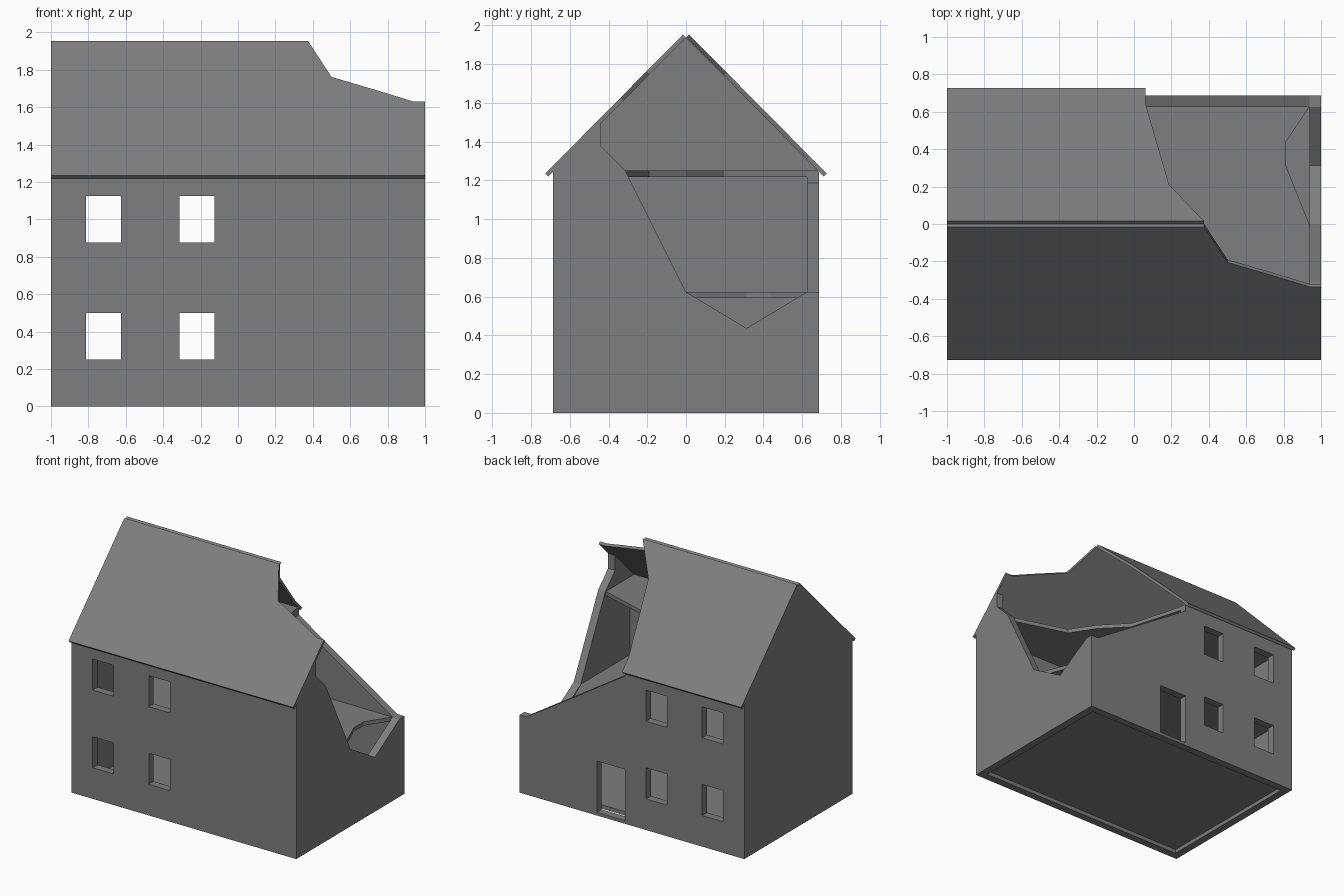
import bpy, bmesh
from mathutils import Vector

if "Cube" in bpy.data.objects:
    bpy.data.objects.remove(bpy.data.objects["Cube"])

W = 0.0625            # wall thickness
HX, HY = 1.0, 0.6875  # half length, half depth
IX, IY = HX - W, HY - W
EAVE, RIDGE = 1.25, 1.9375

stone = bpy.data.materials.new("dark_grey")
stone.diffuse_color = (0.21, 0.21, 0.21, 1)
stone.use_nodes = True
stone.node_tree.nodes["Principled BSDF"].inputs["Base Color"].default_value = stone.diffuse_color


def prism(name, points, offset):
    """Extrude a flat 3D outline along an offset vector."""
    bm = bmesh.new()
    face = bm.faces.new([bm.verts.new(p) for p in points])
    ext = bmesh.ops.extrude_face_region(bm, geom=[face], use_keep_orig=True)
    verts = [g for g in ext["geom"] if isinstance(g, bmesh.types.BMVert)]
    bmesh.ops.translate(bm, verts=verts, vec=Vector(offset))
    bmesh.ops.recalc_face_normals(bm, faces=bm.faces)
    ob = link(name, bm)
    ob.data.materials.append(stone)
    return ob


def link(name, bm):
    mesh = bpy.data.meshes.new(name)
    bm.to_mesh(mesh)
    bm.free()
    ob = bpy.data.objects.new(name, mesh)
    bpy.context.collection.objects.link(ob)
    return ob


def cutter(name, boxes):
    """One hidden mesh made of several (min, max) boxes."""
    bm = bmesh.new()
    for lo, hi in boxes:
        lo, hi = Vector(lo), Vector(hi)
        for v in bmesh.ops.create_cube(bm, size=1)["verts"]:
            v.co = Vector([v.co[i] * (hi[i] - lo[i]) + (lo[i] + hi[i]) / 2 for i in range(3)])
    ob = link(name, bm)
    ob.data.materials.append(stone)
    ob.hide_render = True
    ob.display_type = 'WIRE'
    return ob


# Front wall, and back wall with its broken sloping top
front = prism("front_wall", [(x, -HY, z) for x, z in
              [(-IX, 0), (IX, 0), (IX, EAVE), (-IX, EAVE)]], (0, W, 0))
back = prism("back_wall", [(x, IY, z) for x, z in
             [(-IX, 0), (IX, 0), (IX, 0.625), (0.0625, 1.1875), (0.0625, EAVE), (-IX, EAVE)]],
             (0, W, 0))

# Left gable complete, right gable broken away
prism("left_gable", [(-HX, y, z) for y, z in
      [(-HY, 0), (HY, 0), (HY, EAVE), (0, RIDGE), (-HY, EAVE)]], (W, 0, 0))
prism("right_gable", [(IX, y, z) for y, z in
      [(-HY, 0), (HY, 0), (HY, 0.625), (IY, 0.625), (0.3125, 0.4375), (0, 0.625),
       (-0.3125, EAVE), (-0.4375, 1.375), (-0.4375, 1.5), (-HY, EAVE)]], (W, 0, 0))

# Windows pass through front and back walls, door (with a low sill) only through the back
boxes = [((x, -0.8, z), (x + 0.1875, 0.8, z + 0.25))
         for x in (-0.8125, -0.3125) for z in (0.25, 0.875)]
boxes.append(((0.0625, 0.5, 0.025), (0.3125, 0.8, 0.4375)))
openings = cutter("opening_cutter", boxes)
for wall in (front, back):
    mod = wall.modifiers.new("openings", 'BOOLEAN')
    mod.operation = 'DIFFERENCE'
    mod.solver = 'EXACT'
    mod.object = openings

# Floors: ground, upper with a bite at the hole, attic broken along the roof line
T = 0.03125
break_front = [(HX, -0.32), (IX, -0.32), (0.75, -0.263), (0.5, -0.19), (0.375, 0)]
break_back = [(0.375, 0), (0.1875, 0.195), (0.0625, IY)]
floors = {
    "ground_floor": (0.0625, [(IX, -IY), (IX, IY)]),
    "upper_floor": (0.625, [(IX, -IY), (IX, 0), (0.8125, 0.3125), (0.8125, 0.4375), (IX, IY)]),
    "attic_floor": (EAVE, [(IX, -IY)] + break_front[1:] + break_back[1:]),
}
for name, (top, edge) in floors.items():
    outline = [(-IX, -IY)] + edge + [(-IX, IY)]
    prism(name, [(x, y, top - T) for x, y in outline], (0, 0, T))

# Roof slopes: thin slabs, each with a ragged right edge
R = 0.0156
Y_EAVE = 0.711
slopes = {
    "front_roof": (-1, [(-HX, -Y_EAVE), (HX, -Y_EAVE)] + break_front + [(-HX, 0)]),
    "back_roof": (1, [(-HX, 0)] + break_back + [(0.0625, Y_EAVE), (-HX, Y_EAVE)]),
}
for name, (side, outline) in slopes.items():
    prism(name, [(x, y, RIDGE - 1.01 * abs(y)) for x, y in outline], (0, side * R, R))
